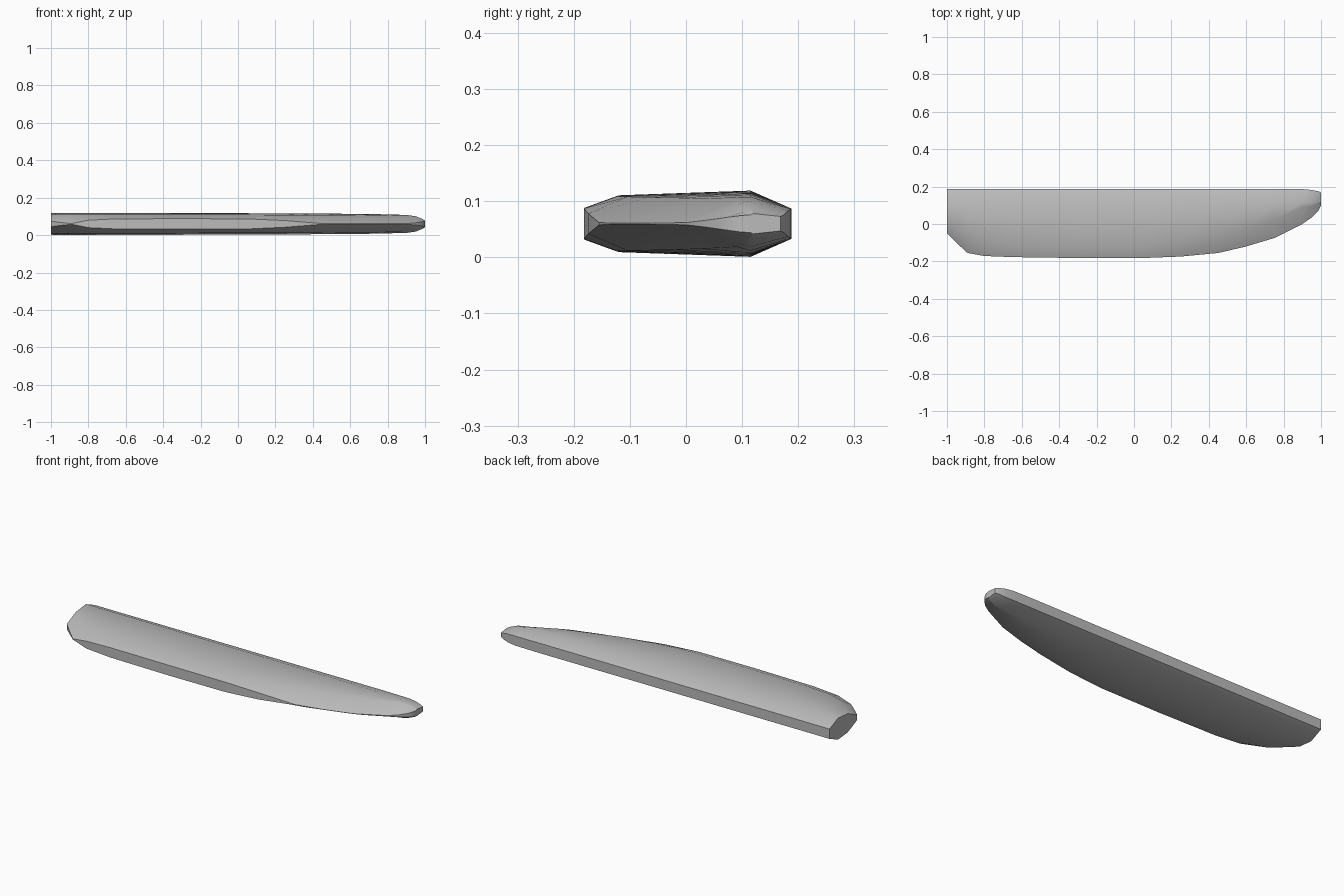
import bpy
import bmesh

cube = bpy.data.objects.get("Cube")
if cube:
    bpy.data.objects.remove(cube, do_unlink=True)

grey = bpy.data.materials.new("plain grey")
grey.use_nodes = True
colour = (0.5, 0.5, 0.5, 1)
grey.diffuse_color = colour
grey.node_tree.nodes["Principled BSDF"].inputs["Base Color"].default_value = colour

MID_Z = 0.06
# Stations along the slab: x, front y, front edge half height,
# bevel width, crown half height, back y, back edge half height
stations = [
    (-1.0, -0.05, 0.015, 0.08, 0.059, 0.188, 0.027),
    (-0.95, -0.10, 0.008, 0.08, 0.059, 0.188, 0.027),
    (-0.89, -0.155, 0.002, 0.08, 0.059, 0.188, 0.027),
    (-0.8, -0.171, 0.020, 0.065, 0.059, 0.188, 0.027),
    (-0.65, -0.177, 0.027, 0.06, 0.059, 0.188, 0.027),
    (-0.3, -0.182, 0.028, 0.06, 0.058, 0.188, 0.027),
    (0.05, -0.182, 0.027, 0.06, 0.057, 0.188, 0.027),
    (0.25, -0.174, 0.018, 0.07, 0.056, 0.188, 0.027),
    (0.45, -0.155, 0.002, 0.09, 0.055, 0.188, 0.027),
    (0.6, -0.12, 0.001, 0.10, 0.054, 0.188, 0.027),
    (0.75, -0.075, 0.001, 0.10, 0.052, 0.188, 0.027),
    (0.9, 0.0, 0.002, 0.09, 0.048, 0.187, 0.026),
    (0.95, 0.035, 0.006, 0.06, 0.041, 0.182, 0.023),
    (0.985, 0.07, 0.011, 0.04, 0.027, 0.175, 0.016),
    (1.0, 0.1, 0.015, 0.015, 0.018, 0.168, 0.013),
]

# Loft a symmetric six-sided bevelled section through the stations
bm = bmesh.new()
rings = []
for x, front, front_h, bevel, crown, back, back_h in stations:
    half = [(front, front_h), (front + bevel, crown * 0.86),
            (max(0.115, front + bevel + 0.005), crown), (back, back_h)]
    loop = [(y, MID_Z + h) for y, h in half]
    loop += [(y, MID_Z - h) for y, h in reversed(half)]
    rings.append([bm.verts.new((x, y, z)) for y, z in loop])
for a, b in zip(rings, rings[1:]):
    for i in range(len(a)):
        j = (i + 1) % len(a)
        bm.faces.new((a[i], a[j], b[j], b[i]))
bm.faces.new(rings[0])
bm.faces.new(rings[-1])
bmesh.ops.recalc_face_normals(bm, faces=bm.faces)

mesh = bpy.data.meshes.new("tapered_slab")
bm.to_mesh(mesh)
bm.free()
mesh.materials.append(grey)
slab = bpy.data.objects.new("tapered_slab", mesh)
bpy.context.collection.objects.link(slab)

# Smooth broad faces, keep the rim crisp
bpy.ops.object.select_all(action="DESELECT")
slab.select_set(True)
bpy.context.view_layer.objects.active = slab
bpy.ops.object.shade_smooth_by_angle(angle=0.6)
